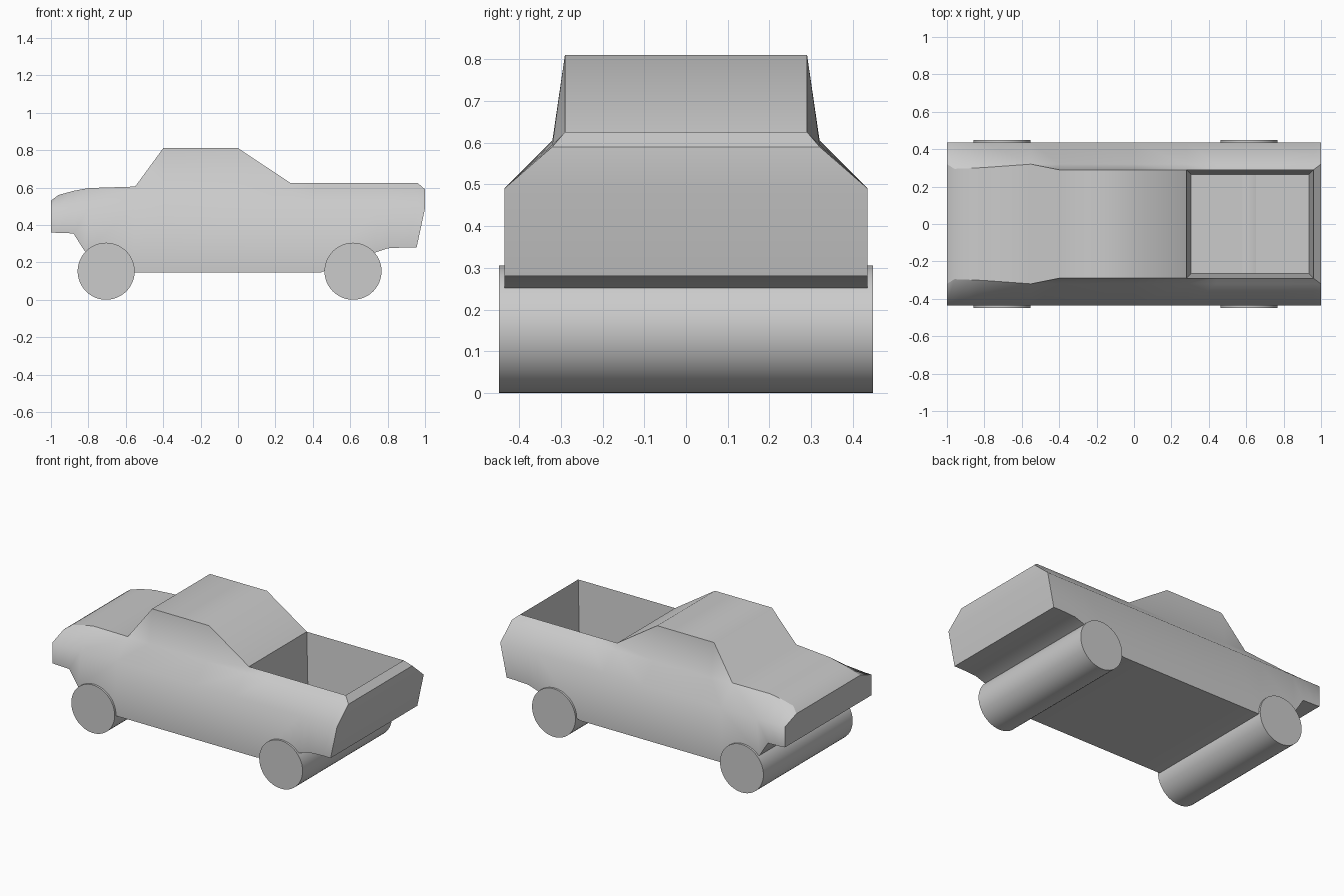
import bpy, bmesh, math

if "Cube" in bpy.data.objects:
    bpy.data.objects.remove(bpy.data.objects["Cube"])

HALF = 0.435       # half width of the body
SHOULDER = 0.49    # height where the sides start to lean in
FLOOR = 0.30       # bed floor height

# Stations along the body: x, bottom x, bottom z, crease (y, z), top (y, z)
STATIONS = [
    (-1.00, -1.00, .36, (.32, .53), (.32, .53)),
    (-.96, -.96, .357, (.295, .56), (.295, .56)),
    (-.88, -.88, .355, (.298, .582), (.298, .582)),
    (-.80, -.82, .26, (.302, .597), (.302, .597)),
    (-.55, -.56, .145, (.32, .605), (.32, .605)),
    (-.40, -.40, .145, (.32, .60), (.29, .81)),
    (.00, .00, .145, (.32, .595), (.29, .81)),
    (.28, .28, .145, (.32, .595), (.29, .625)),
    (.44, .44, .145, (.32, .595), (.29, .625)),
    (.74, .74, .255, (.32, .595), (.29, .625)),
    (.80, .80, .275, (.32, .595), (.29, .625)),
    (.96, .90, .28, (.32, .595), (.29, .625)),
    (1.00, .955, .28, (.32, .59), (.32, .59)),
]


def make_object(bm, name):
    mesh = bpy.data.meshes.new(name)
    bm.to_mesh(mesh)
    bm.free()
    obj = bpy.data.objects.new(name, mesh)
    bpy.context.collection.objects.link(obj)
    return obj


def build_body():
    bm = bmesh.new()
    band = bm.faces.layers.int.new("band")

    def face(verts, kind):
        f = bm.faces.new(verts)
        f[band] = kind
        f.smooth = True
        return f

    # Cross-sections, right and left halves from bottom to top
    rows = []
    for x, bx, bz, crease, top in STATIONS:
        pts = [(bx, HALF, bz), (x, HALF, SHOULDER), (x, *crease), (x, *top)]
        rows.append([[bm.verts.new((px, s * py, pz)) for px, py, pz in pts]
                     for s in (-1, 1)])

    # Skin: sides, roofline and underside
    bed = []
    for a, b in zip(rows, rows[1:]):
        for s in (0, 1):
            for i in range(3):
                face((a[s][i], b[s][i], b[s][i + 1], a[s][i + 1]), 1 + s)
        top = face((a[0][3], b[0][3], b[1][3], a[1][3]), 3)
        if a[0][3].co.x > .27 and b[0][3].co.x < .97:
            bed.append(top)
        face((a[0][0], b[0][0], b[1][0], a[1][0]), 4)

    # Nose and tailgate
    for k, r in ((5, rows[0]), (6, rows[-1])):
        for i in range(2):
            face((r[0][i], r[1][i], r[1][i + 1], r[0][i + 1]), k)
    bmesh.ops.remove_doubles(bm, verts=bm.verts[:], dist=1e-5)
    bmesh.ops.recalc_face_normals(bm, faces=bm.faces[:])

    # Open bed with slightly tapered walls
    bed = [f for f in bed if f.is_valid]
    walls = bmesh.ops.inset_region(bm, faces=bed, thickness=.025,
                                   use_even_offset=True)["faces"]
    for v in {v for f in bed for v in f.verts}:
        v.co.z = FLOOR
    for f in walls + bed:
        f[band] = 7
        f.smooth = False

    # Hard edges between the body panels
    bm.normal_update()
    for e in bm.edges:
        if len(e.link_faces) == 2:
            p, q = e.link_faces
            hard_bottom = p[band] == 4 and e.calc_face_angle(0) > math.radians(35)
            e.smooth = p[band] == q[band] and not hard_bottom
    return make_object(bm, "pickup_body")


def build_roller(name, x):
    # Full-width wheel pair
    bpy.ops.mesh.primitive_cylinder_add(vertices=48, radius=.1525, depth=.896,
                                        location=(x, 0, .1525),
                                        rotation=(math.pi / 2, 0, 0))
    obj = bpy.context.object
    obj.name = name
    bpy.ops.object.shade_smooth_by_angle(angle=math.radians(30))


build_body()
build_roller("front_wheels", -.705)
build_roller("rear_wheels", .615)
